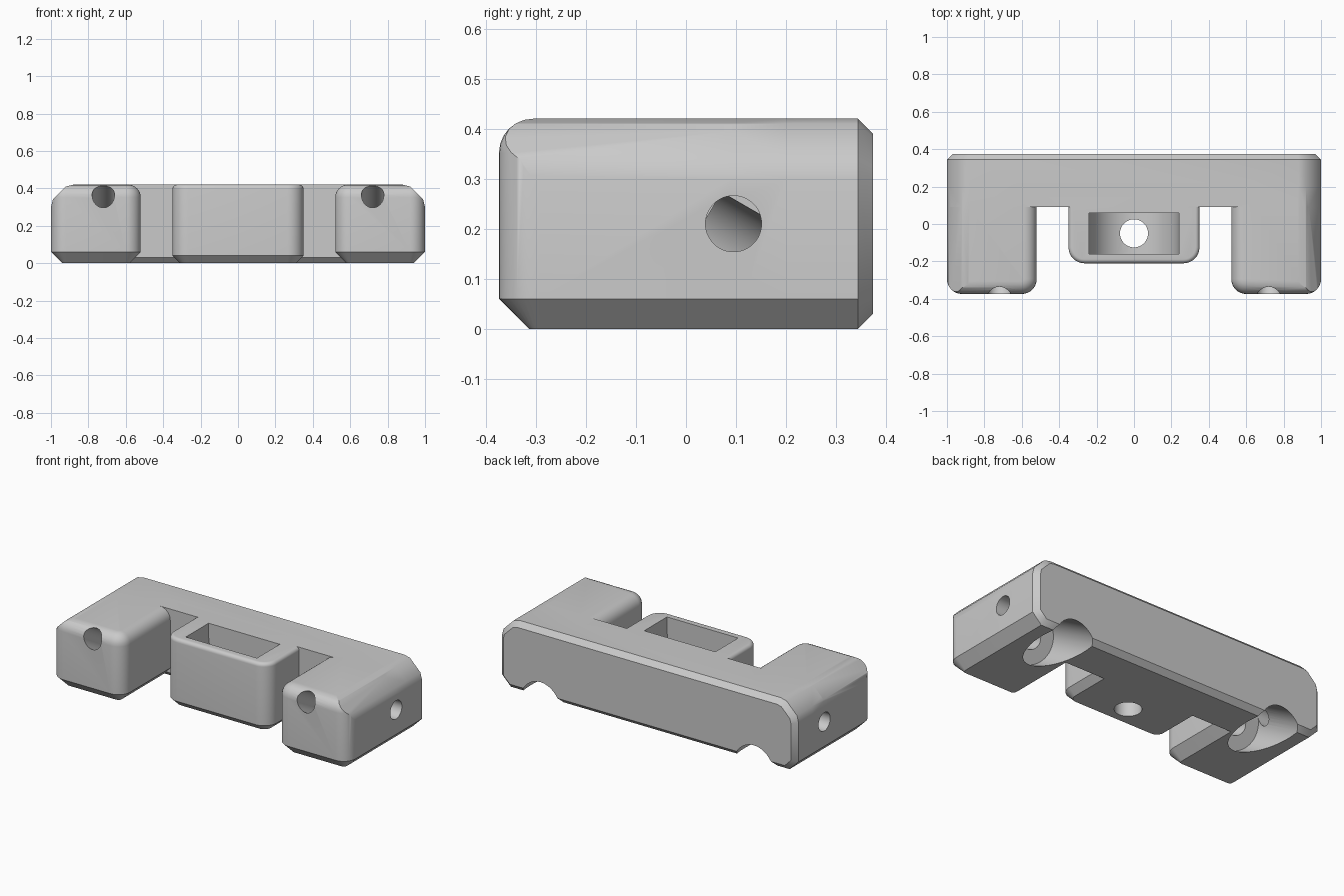
import bpy, bmesh, math
from mathutils import Vector

cube = bpy.data.objects.get("Cube")
if cube:
    bpy.data.objects.remove(cube, do_unlink=True)

H = 0.42          # overall height
BACK = 0.374      # half depth
BORE_X = 0.72     # sideways place of the slanted bores

grey = bpy.data.materials.new("plain grey")
grey.use_nodes = True
grey.diffuse_color = (0.59, 0.59, 0.59, 1)
grey.node_tree.nodes["Principled BSDF"].inputs["Base Color"].default_value = (0.59, 0.59, 0.59, 1)


def finish(name, bm):
    bmesh.ops.recalc_face_normals(bm, faces=bm.faces)
    mesh = bpy.data.meshes.new(name)
    bm.to_mesh(mesh)
    bm.free()
    mesh.materials.append(grey)
    ob = bpy.data.objects.new(name, mesh)
    bpy.context.collection.objects.link(ob)
    return ob


def bevel(bm, rule, width, segments=1):
    """Bevel every edge whose two end points satisfy the rule."""
    edges = [e for e in bm.edges if rule(e.verts[0].co, e.verts[1].co)]
    bmesh.ops.bevel(bm, geom=edges, offset=width, segments=segments,
                    profile=0.5, affect='EDGES', clamp_overlap=True)


def prism(points, y0, y1):
    """Extrude an x-z outline along y."""
    bm = bmesh.new()
    face = bm.faces.new([bm.verts.new((x, y0, z)) for x, z in points])
    out = bmesh.ops.extrude_face_region(bm, geom=[face])
    moved = [v for v in out["geom"] if isinstance(v, bmesh.types.BMVert)]
    bmesh.ops.translate(bm, vec=(0, y1 - y0, 0), verts=moved)
    # Close the starting end if the extrusion consumed it
    if not any(all(abs(v.co.y - y0) < 1e-5 for v in f.verts) for f in bm.faces):
        bmesh.ops.holes_fill(bm, edges=[e for e in bm.edges if e.is_boundary])
    bmesh.ops.recalc_face_normals(bm, faces=bm.faces)
    return bm


def cylinder(name, radius, start, end):
    bm = bmesh.new()
    a, b = Vector(start), Vector(end)
    turn = (b - a).to_track_quat('Z', 'Y').to_matrix().to_4x4()
    turn.translation = (a + b) / 2
    bmesh.ops.create_cone(bm, cap_ends=True, segments=48, radius1=radius,
                          radius2=radius, depth=(b - a).length, matrix=turn)
    return finish(name, bm)


def combine(target, tool, operation):
    mod = target.modifiers.new(tool.name, 'BOOLEAN')
    mod.object, mod.operation, mod.solver = tool, operation, 'EXACT'
    bpy.context.view_layer.objects.active = target
    bpy.ops.object.modifier_apply(modifier=mod.name)
    bpy.data.objects.remove(tool, do_unlink=True)


def at(axis, value):
    return lambda p, q: abs(p[axis] - value) < 1e-4 and abs(q[axis] - value) < 1e-4


def rounded_block(x0, x1, y0, y1, corner, top, bottom):
    """Block with rounded front corners, rounded top rim and chamfered foot."""
    bm = prism([(x0, 0), (x1, 0), (x1, H), (x0, H)], y0, y1)
    front = at(1, y0)
    bevel(bm, lambda p, q: front(p, q) and abs(p.z - q.z) > 0.1, corner, 8)

    def rim(z):
        level, rear = at(2, z), at(1, y1)
        return lambda p, q: level(p, q) and not rear(p, q)
    bevel(bm, rim(H), top, 6)
    bevel(bm, rim(0), bottom)
    return bm


# Rear bar with softened shoulders and a chamfered back outline
shoulder = [(1, 0.30), (0.99, 0.34), (0.92, 0.41), (0.88, H)]
half = [(0.94, 0), (1, 0.06)] + shoulder
bm = prism(half + [(-x, z) for x, z in reversed(half)], 0.09, BACK)
bevel(bm, at(1, BACK), 0.03)
front, floor = at(1, 0.09), at(2, 0)
bevel(bm, lambda p, q: front(p, q) and floor(p, q), 0.03)
body = finish("clamp_body", bm)

# Two front legs, their outer shoulders cut to meet the bar
wedge = [(1.01, 0.26), (0.99, 0.34), (0.92, 0.41), (0.84, 0.43), (0.84, 0.5), (1.1, 0.5), (1.1, 0.26)]
for s in (-1, 1):
    x0, x1 = sorted((s * 0.52, s))
    leg = finish("leg", rounded_block(x0, x1, -BACK, 0.2, 0.08, 0.068, 0.06))
    cutter = prism([(s * x, z) for x, z in wedge], -0.5, 0.5)
    combine(leg, finish("shoulder_cutter", cutter), 'DIFFERENCE')
    combine(body, leg, 'UNION')

# Centre tongue
combine(body, finish("tongue", rounded_block(-0.35, 0.35, -0.21, 0.2, 0.085, 0.022, 0.04)), 'UNION')

# Tongue pocket with a hollowed floor, and its through hole
arc = [(0.24 * math.cos(a), 0.34 + 0.24 * math.sin(a))
       for a in (math.pi * (1 + i / 24) for i in range(25))]
combine(body, finish("pocket_cutter", prism(arc + [(0.24, 0.5), (-0.24, 0.5)], -0.16, 0.06)), 'DIFFERENCE')
combine(body, cylinder("tongue_hole_cutter", 0.075, (0, -0.05, -0.1), (0, -0.05, 0.4)), 'DIFFERENCE')

# Slanted screw bores with wide seats, and the side holes that meet them
slope = Vector((0, -math.cos(math.radians(30)), 0.5))
for s in (-1, 1):
    seat = Vector((s * BORE_X, 0, 0.15))
    combine(body, cylinder("seat_cutter", 0.142, seat, seat - slope * 0.8), 'DIFFERENCE')
    combine(body, cylinder("bore_cutter", 0.06, seat - slope * 0.1, seat + slope * 0.7), 'DIFFERENCE')
    combine(body, cylinder("side_hole_cutter", 0.056, (s * BORE_X, 0.095, 0.21),
                           (s * 1.1, 0.095, 0.21)), 'DIFFERENCE')

bpy.ops.object.select_all(action='DESELECT')
body.select_set(True)
bpy.context.view_layer.objects.active = body
bpy.ops.object.shade_smooth_by_angle(angle=math.radians(35))
